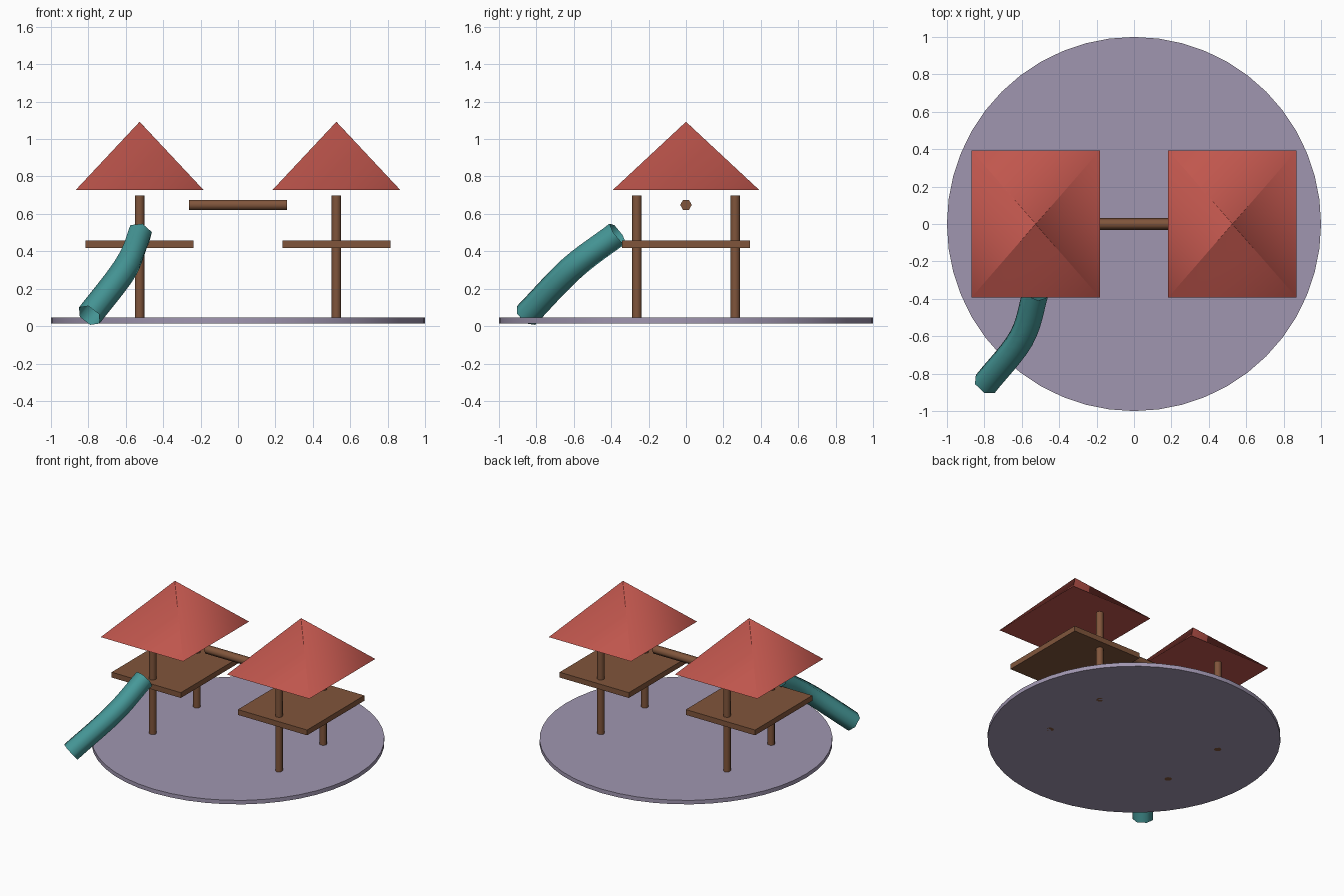
import bpy, bmesh
from math import radians, cos, sin, sqrt, pi
from mathutils import Matrix, Vector

cube = bpy.data.objects.get("Cube")
if cube:
    bpy.data.objects.remove(cube, do_unlink=True)


def material(name, rgb):
    m = bpy.data.materials.new(name)
    m.use_nodes = True
    m.diffuse_color = (*rgb, 1)
    m.node_tree.nodes["Principled BSDF"].inputs["Base Color"].default_value = (*rgb, 1)
    return m


wood = material("brown wood", (0.216, 0.091, 0.044))
red = material("roof red", (0.527, 0.093, 0.074))
teal = material("slide teal", (0.061, 0.314, 0.314))
lilac = material("ground lilac", (0.352, 0.305, 0.434))


def finish(name, bm, mat):
    bmesh.ops.recalc_face_normals(bm, faces=bm.faces)
    mesh = bpy.data.meshes.new(name)
    bm.to_mesh(mesh)
    bm.free()
    mesh.materials.append(mat)
    ob = bpy.data.objects.new(name, mesh)
    bpy.context.collection.objects.link(ob)
    return ob


def tapered(name, mat, sides, r1, r2, height, matrix):
    """Capped cylinder or cone with smooth sides and sharp cap rims."""
    bm = bmesh.new()
    bmesh.ops.create_cone(bm, cap_ends=True, segments=sides,
                          radius1=r1, radius2=r2, depth=height)
    for f in bm.faces:
        f.smooth = abs(f.normal.z) < 0.99
    for e in bm.edges:
        e.smooth = all(f.smooth for f in e.link_faces)
    bm.transform(matrix)
    return finish(name, bm, mat)


def box(name, mat, size, loc):
    bm = bmesh.new()
    bmesh.ops.create_cube(bm, size=1, matrix=Matrix.Translation(loc) @ Matrix.Diagonal((*size, 1)))
    return finish(name, bm, mat)


# Round ground disc
tapered("ground_disc", lilac, 48, 1, 1, 0.03, Matrix.Translation((0, 0, 0.03)))

# Two towers: posts, deck and pyramid roof
for side, label in ((-1, "right"), (1, "left")):
    x = 0.526 * side
    for end, pos in ((-1, "front"), (1, "back")):
        tapered(f"{label}_{pos}_post", wood, 8, 0.026, 0.026, 0.684,
                Matrix.Translation((x, 0.263 * end, 0.357)))
    box(f"{label}_deck", wood, (0.577, 0.682, 0.04), (x, 0, 0.437))
    tapered(f"{label}_roof", red, 4, sqrt(2), 0.004, 0.365,
            Matrix.Translation((x, 0, 0.909)) @ Matrix.Diagonal((0.343, 0.393, 1, 1))
            @ Matrix.Rotation(radians(45), 4, 'Z'))

# Hexagonal beam between the towers
tapered("connecting_beam", wood, 6, 0.031, 0.031, 0.522,
        Matrix.Translation((0, 0, 0.648)) @ Matrix.Rotation(radians(90), 4, 'Y'))

# Open six-sided tube slide along a curved path
top, mid, foot = (Vector(p) for p in ((-0.525, -0.365, 0.495),
                                      (-0.602, -0.61, 0.31),
                                      (-0.795, -0.855, 0.057)))


def hermite(a, b, ta, tb, t):
    point = (a * (2*t**3 - 3*t**2 + 1) + ta * (t**3 - 2*t**2 + t)
             + b * (3*t**2 - 2*t**3) + tb * (t**3 - t**2))
    slope = (a * (6*t**2 - 6*t) + ta * (3*t**2 - 4*t + 1)
             + b * (6*t - 6*t**2) + tb * (3*t**2 - 2*t))
    return point, slope.normalized()


steps = 6
through = (foot - top) / 2
path = [hermite(top, mid, mid - top, through, i / steps) for i in range(steps)]
path += [hermite(mid, foot, through, foot - mid, i / steps) for i in range(steps + 1)]

bm = bmesh.new()
rings = []
for centre, tangent in path:
    across = Vector((0, 0, 1)).cross(tangent).normalized()
    up = tangent.cross(across)
    angles = [radians(8) + k * pi / 3 for k in range(6)]
    rings.append([bm.verts.new(centre + 0.07 * (across * cos(a) + up * sin(a))) for a in angles])
for lower, upper in zip(rings, rings[1:]):
    for k in range(6):
        n = (k + 1) % 6
        bm.faces.new((lower[k], lower[n], upper[n], upper[k])).smooth = True
finish("tube_slide", bm, teal)
